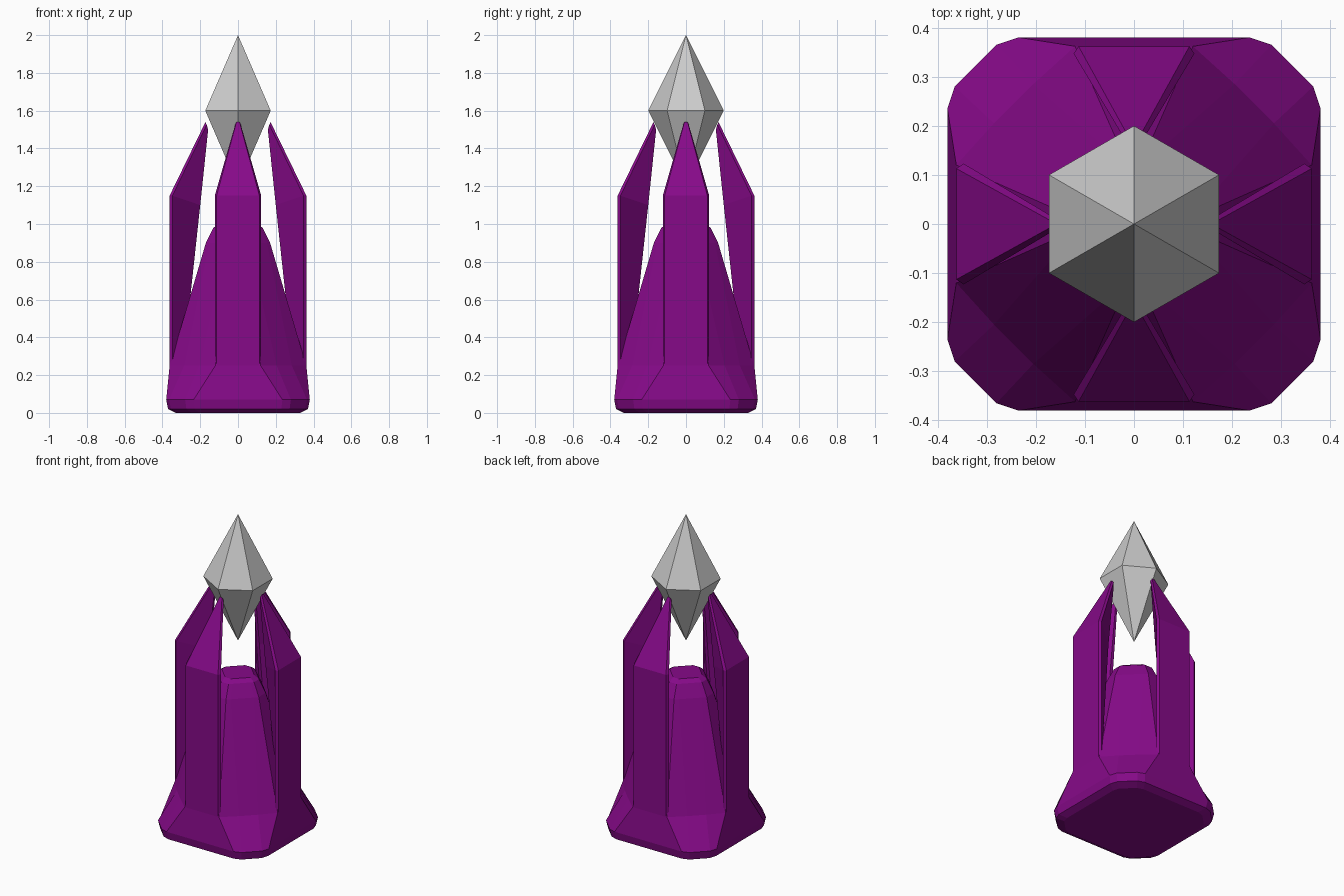
import bpy, bmesh
from math import pi, sin, cos
from mathutils import Matrix

if "Cube" in bpy.data.objects:
    bpy.data.objects.remove(bpy.data.objects["Cube"])

purple = bpy.data.materials.new("purple")
purple.diffuse_color = (0.24, 0.003, 0.25, 1)
purple.use_nodes = True
purple.node_tree.nodes["Principled BSDF"].inputs["Base Color"].default_value = purple.diffuse_color


def loft(name, rings, material=None):
    """Skin a stack of equal-length vertex rings and cap both ends."""
    bm = bmesh.new()
    rows = [[bm.verts.new(p) for p in ring] for ring in rings]
    n = len(rows[0])
    for low, high in zip(rows, rows[1:]):
        for i in range(n):
            j = (i + 1) % n
            bm.faces.new((low[i], low[j], high[j], high[i]))
    bm.faces.new(rows[0][::-1])
    bm.faces.new(rows[-1])
    bmesh.ops.recalc_face_normals(bm, faces=bm.faces[:])
    mesh = bpy.data.meshes.new(name)
    bm.to_mesh(mesh)
    bm.free()
    if material:
        mesh.materials.append(material)
    obj = bpy.data.objects.new(name, mesh)
    bpy.context.collection.objects.link(obj)
    return obj


def body_ring(z, h, a, c, d):
    """Four-fold ring: flat side (h, +-a), corner cut between (d, c) and (c, d)."""
    pts = []
    for k in range(4):
        co, s = round(cos(k * pi / 2)), round(sin(k * pi / 2))
        pts += [(x * co - y * s, x * s + y * co, z)
                for x, y in [(h, a), (d, c), (c, d), (a, h)]]
    return pts


# pedestal body: square foot turning into a diamond-shaped top
loft("pedestal", [body_ring(*r) for r in [
    (0, .33, .205, .245, .318),
    (.02, .37, .229, .273, .355),
    (.07, .38, .235, .28, .365),
    (.25, .362, .12, .205, .285),
    (.9, .17, .035, .055, .153),
    (.98, .13, .025, .04, .116),
    (1.0, .10, .02, .03, .09),
]], purple)


def prong_ring(outer, shoulder, inner):
    """Wedge section; each argument is (half width, depth, z)."""
    side = [outer, shoulder, inner]
    return ([(w, -d, z) for w, d, z in side] +
            [(-w, -d, z) for w, d, z in reversed(side)])


# four wedge prongs holding the crystal
prong_rings = [
    prong_ring((.113, .362, .22), (.123, .347, .22), (.01, .295, .22)),
    prong_ring((.113, .362, 1.15), (.123, .347, 1.15), (.01, .20, 1.1)),
    prong_ring((.008, .172, 1.54), (.015, .166, 1.525), (.006, .158, 1.5)),
]
for k, side in enumerate(["front", "right", "back", "left"]):
    prong = loft(side + "_prong", prong_rings, purple)
    prong.data.transform(Matrix.Rotation(k * pi / 2, 4, 'Z'))

# six-sided crystal
bm = bmesh.new()
ring = [bm.verts.new((.2 * sin(i * pi / 3), .2 * cos(i * pi / 3), 1.6)) for i in range(6)]
for z in (2.0, 1.2):
    tip = bm.verts.new((0, 0, z))
    for i in range(6):
        bm.faces.new((ring[i], ring[(i + 1) % 6], tip))
bmesh.ops.recalc_face_normals(bm, faces=bm.faces[:])
mesh = bpy.data.meshes.new("crystal")
bm.to_mesh(mesh)
bm.free()
bpy.context.collection.objects.link(bpy.data.objects.new("crystal", mesh))
